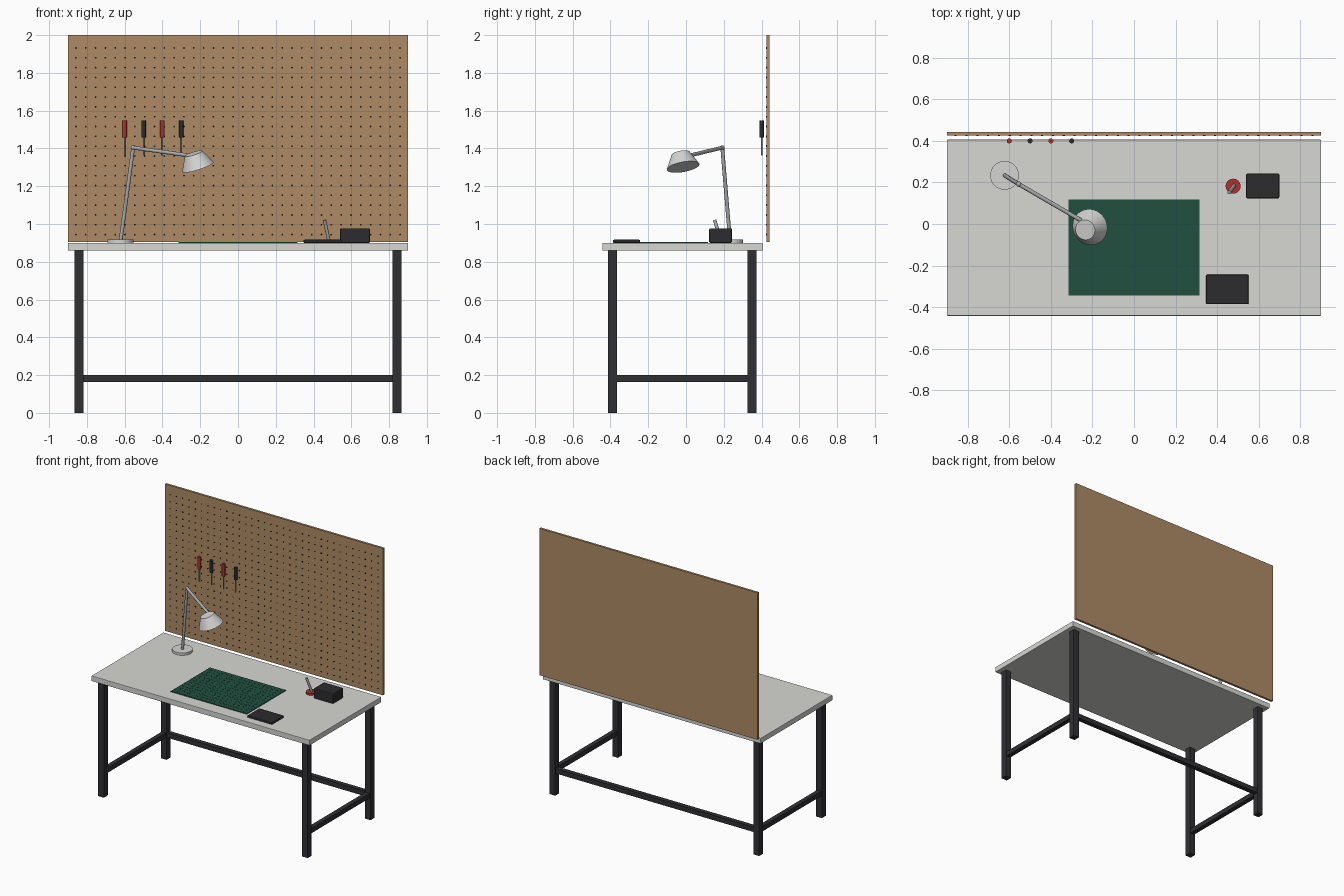
import bpy
import bmesh
from mathutils import Vector, Matrix

cube = bpy.data.objects.get("Cube")
if cube:
    bpy.data.objects.remove(cube, do_unlink=True)


def material(name, r, g, b):
    m = bpy.data.materials.new(name)
    m.use_nodes = True
    m.diffuse_color = (r, g, b, 1)
    m.node_tree.nodes["Principled BSDF"].inputs["Base Color"].default_value = (r, g, b, 1)
    return m


LAMINATE = material("pale laminate", 0.68, 0.68, 0.65)
STEEL = material("dark steel", 0.03, 0.03, 0.034)
WOOD = material("tan hardboard", 0.42, 0.26, 0.13)
HOLE = material("hole black", 0.015, 0.012, 0.01)
GREEN = material("mat green", 0.015, 0.08, 0.05)
RED = material("handle red", 0.45, 0.03, 0.025)
BLACK = material("black plastic", 0.025, 0.025, 0.028)
METAL = material("grey metal", 0.42, 0.42, 0.43)
ENAMEL = material("lamp enamel", 0.66, 0.66, 0.65)


def finish(name, bm, mat, smooth=False):
    mesh = bpy.data.meshes.new(name)
    bm.to_mesh(mesh)
    bm.free()
    mesh.materials.append(mat)
    ob = bpy.data.objects.new(name, mesh)
    bpy.context.collection.objects.link(ob)
    if smooth:
        bpy.ops.object.select_all(action='DESELECT')
        ob.select_set(True)
        bpy.context.view_layer.objects.active = ob
        bpy.ops.object.shade_smooth_by_angle()
    return ob


def add_box(bm, lo, hi):
    lo, hi = Vector(lo), Vector(hi)
    place = Matrix.Translation((lo + hi) / 2) @ Matrix.Diagonal((*(hi - lo), 1))
    bmesh.ops.create_cube(bm, size=1, matrix=place)


def add_rod(bm, start, end, r1, r2=None, sides=20):
    start, end = Vector(start), Vector(end)
    axis = end - start
    place = Matrix.Translation((start + end) / 2) @ axis.to_track_quat('Z', 'Y').to_matrix().to_4x4()
    bmesh.ops.create_cone(bm, cap_ends=True, segments=sides, radius1=r1,
                          radius2=r1 if r2 is None else r2, depth=axis.length, matrix=place)


def box(name, lo, hi, mat, bevel=0):
    bm = bmesh.new()
    add_box(bm, lo, hi)
    ob = finish(name, bm, mat)
    if bevel:
        mod = ob.modifiers.new("rounded edges", 'BEVEL')
        mod.width = bevel
        mod.segments = 2
    return ob


def rod(name, start, end, mat, r1, r2=None, sides=20):
    bm = bmesh.new()
    add_rod(bm, start, end, r1, r2, sides)
    return finish(name, bm, mat, True)


# Bench top and frame
TOP = 0.9
LEG_X, LEG_FRONT, LEG_BACK = 0.842, -0.39, 0.35
HALF = 0.024
box("bench_top", (-0.9, -0.442, 0.86), (0.9, 0.406, TOP), LAMINATE, 0.003)
for side, x in (("left", LEG_X), ("right", -LEG_X)):
    for end, y in (("front", LEG_FRONT), ("back", LEG_BACK)):
        box(f"{end}_{side}_leg", (x - HALF, y - HALF, 0), (x + HALF, y + HALF, 0.86), STEEL, 0.002)
    box(f"{side}_rail", (x - 0.017, LEG_FRONT + HALF, 0.164), (x + 0.017, LEG_BACK - HALF, 0.2), STEEL)
box("back_rail", (-LEG_X + HALF, LEG_BACK - 0.017, 0.164),
    (LEG_X - HALF, LEG_BACK + 0.017, 0.2), STEEL)

# Pegboard and its rows of holes
FACE = 0.425
box("pegboard", (-0.9, FACE, 0.904), (0.9, 0.442, 2), WOOD)
bm = bmesh.new()
PITCH, COLUMNS, ROWS = 0.052, 34, 20
for i in range(COLUMNS):
    for j in range(ROWS):
        x = (i - (COLUMNS - 1) / 2) * PITCH
        z = 0.944 + j * PITCH
        add_rod(bm, (x, FACE + 0.002, z), (x, FACE - 0.002, z), 0.005, sides=8)
finish("pegboard_holes", bm, HOLE)

# Hanging screwdrivers
for i in range(4):
    x = -0.6 + 0.1 * i
    rod(f"screwdriver_handle_{i + 1}", (x, 0.4, 1.457), (x, 0.4, 1.547), (RED, BLACK)[i % 2], 0.012)
    rod(f"screwdriver_shaft_{i + 1}", (x, 0.4, 1.363), (x, 0.4, 1.46), METAL, 0.004, sides=12)

# Cutting mat with fine raised grid
MX, M0, M1 = 0.314, -0.345, 0.117
box("cutting_mat", (-MX, M0, TOP), (MX, M1, TOP + 0.005), GREEN)
bm = bmesh.new()
for i in range(1, 16):
    x = -MX + i * MX / 8
    add_box(bm, (x - 0.001, M0 + 0.01, TOP + 0.004), (x + 0.001, M1 - 0.01, TOP + 0.0056))
for i in range(1, 12):
    y = M0 + i * (M1 - M0) / 12
    add_box(bm, (-MX + 0.01, y - 0.001, TOP + 0.004), (MX - 0.01, y + 0.001, TOP + 0.0056))
finish("mat_grid", bm, GREEN)

# Small equipment on the bench
box("flat_tray", (0.347, -0.386, TOP), (0.551, -0.244, 0.917), BLACK, 0.005)
box("power_unit", (0.54, 0.123, TOP), (0.699, 0.243, 0.977), BLACK, 0.006)
rod("iron_stand", (0.477, 0.182, TOP), (0.477, 0.182, 0.915), RED, 0.036, sides=32)
rod("iron", (0.481, 0.184, 0.912), (0.458, 0.152, 1.02), METAL, 0.009)

# Desk lamp
foot, elbow, tip = (-0.621, 0.233, 0.915), (-0.555, 0.192, 1.404), (-0.225, 0.0, 1.358)
rod("lamp_base", (-0.623, 0.234, TOP), (-0.623, 0.234, 0.918), ENAMEL, 0.069, sides=40)
rod("lamp_lower_arm", foot, elbow, METAL, 0.01)
rod("lamp_upper_arm", elbow, tip, METAL, 0.01)
bm = bmesh.new()
bmesh.ops.create_uvsphere(bm, u_segments=20, v_segments=12, radius=0.013,
                          matrix=Matrix.Translation(elbow))
finish("lamp_elbow", bm, METAL, True)
rod("lamp_shade", (-0.212, -0.015, 1.302), (-0.235, -0.028, 1.373), ENAMEL, 0.088, 0.049, 40)
